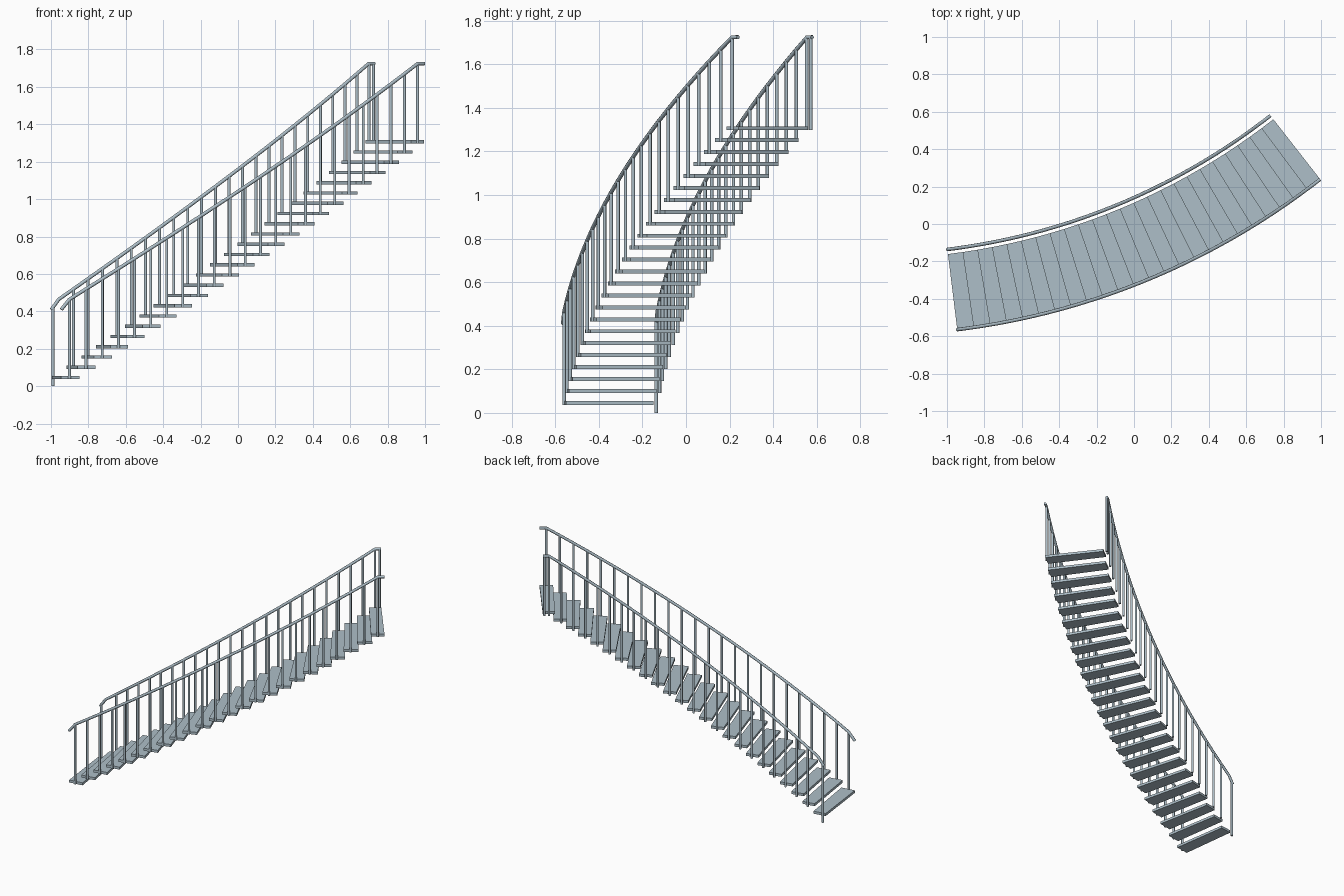
import bpy, bmesh
from math import sin, cos, radians
from mathutils import Vector

if "Cube" in bpy.data.objects:
    bpy.data.objects.remove(bpy.data.objects["Cube"])

# Arc and stair dimensions
CX, CY = -1.424, 3.336
START, END = 7.0, 38.0
STEPS = 24
PITCH = (END - START) / STEPS
RISE = 0.0548
FIRST_TOP = 0.055
THICK = 0.018
RAIL_UP = 0.409
TREAD_IN, TREAD_OUT = 3.523, 3.929
POST_R, RAIL_R = 0.008, 0.0095

steel = bpy.data.materials.new("pale_blue_grey")
steel.use_nodes = True
COLOR = (0.42, 0.52, 0.58, 1)
steel.diffuse_color = COLOR
steel.node_tree.nodes["Principled BSDF"].inputs["Base Color"].default_value = COLOR


def on_arc(radius, angle, z):
    a = radians(angle)
    return Vector((CX + radius * sin(a), CY - radius * cos(a), z))


def centre(i):
    return START + (i + 0.5) * PITCH


def top(i):
    return FIRST_TOP + i * RISE


def finish(name, bm):
    bmesh.ops.recalc_face_normals(bm, faces=bm.faces)
    mesh = bpy.data.meshes.new(name)
    bm.to_mesh(mesh)
    bm.free()
    mesh.materials.append(steel)
    obj = bpy.data.objects.new(name, mesh)
    bpy.context.collection.objects.link(obj)
    return obj


def smooth(obj):
    bpy.ops.object.select_all(action="DESELECT")
    obj.select_set(True)
    bpy.context.view_layer.objects.active = obj
    bpy.ops.object.shade_smooth_by_angle(angle=radians(50))


# Wedge treads, each slightly overlapping the next
def build_treads():
    bm = bmesh.new()
    for i in range(STEPS):
        a = START + i * PITCH
        b = min(a + PITCH + 0.13, END)
        corners = [(TREAD_IN, a), (TREAD_OUT, a), (TREAD_OUT, b), (TREAD_IN, b)]
        face = bm.faces.new([bm.verts.new(on_arc(r, t, top(i) - THICK)) for r, t in corners])
        up = bmesh.ops.extrude_face_region(bm, geom=[face])
        verts = [v for v in up["geom"] if isinstance(v, bmesh.types.BMVert)]
        bmesh.ops.translate(bm, verts=verts, vec=(0, 0, THICK))
    finish("treads", bm)


# Round posts given as (angle, bottom, top)
def build_posts(name, radius, posts):
    bm = bmesh.new()
    for angle, low, high in posts:
        made = bmesh.ops.create_cone(bm, cap_ends=True, segments=10, radius1=POST_R,
                                     radius2=POST_R, depth=high - low)
        bmesh.ops.translate(bm, verts=made["verts"],
                            vec=on_arc(radius, angle, (low + high) / 2))
    smooth(finish(name, bm))


# Handrail tube with a short drop at the foot and a level end at the head
def build_rail(name, radius):
    path = [on_arc(radius, START, top(-1) + RAIL_UP)]
    path += [on_arc(radius, centre(i), top(i) + RAIL_UP) for i in range(STEPS)]
    path.append(on_arc(radius, END, top(STEPS - 1) + RAIL_UP))
    curve = bpy.data.curves.new(name, "CURVE")
    curve.dimensions = "3D"
    curve.bevel_depth = RAIL_R
    curve.bevel_resolution = 2
    curve.use_fill_caps = True
    spline = curve.splines.new("POLY")
    spline.points.add(len(path) - 1)
    for point, co in zip(spline.points, path):
        point.co = (*co, 1)
    curve.materials.append(steel)
    obj = bpy.data.objects.new(name, curve)
    bpy.context.collection.objects.link(obj)
    bpy.ops.object.select_all(action="DESELECT")
    obj.select_set(True)
    bpy.context.view_layer.objects.active = obj
    bpy.ops.object.convert(target="MESH")
    smooth(bpy.context.view_layer.objects.active)


build_treads()

# One post at the middle of every tread; the inner side has end posts too
middle = [(centre(i), top(i) - THICK, top(i) + RAIL_UP) for i in range(STEPS)]
foot = (START + 0.13, 0, top(-1) + RAIL_UP + 0.01)
head = (END - 0.15, top(STEPS - 1) - THICK, top(STEPS - 1) + RAIL_UP)
build_posts("outer_posts", 3.93, middle)
build_posts("inner_posts", 3.5, [foot] + middle[1:] + [head])

build_rail("outer_handrail", 3.93)
build_rail("inner_handrail", 3.498)
